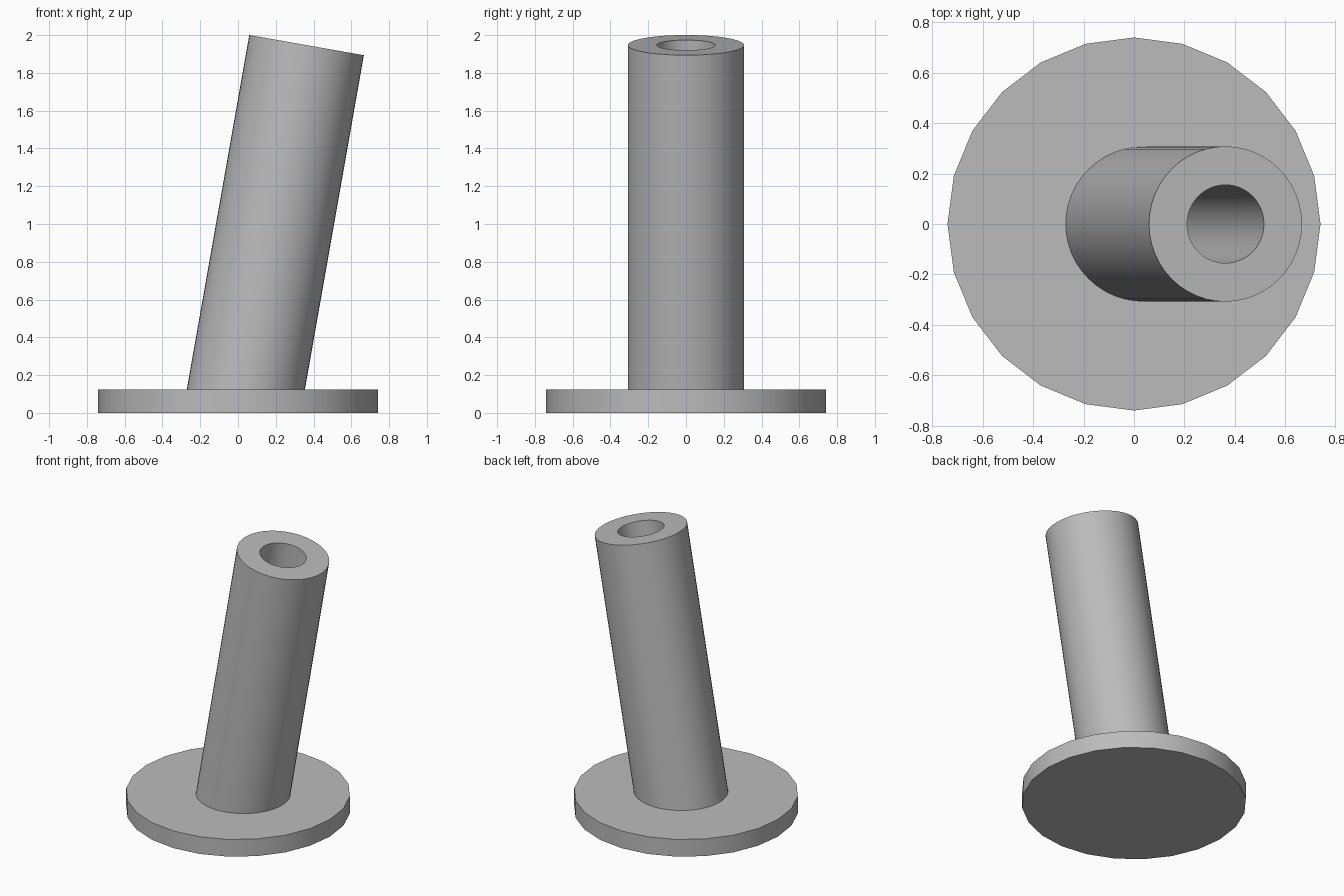
import bpy, bmesh
from math import radians, pi, cos, sin, tan

cube = bpy.data.objects.get("Cube")
if cube:
    bpy.data.objects.remove(cube, do_unlink=True)

# Single plain grey
grey = bpy.data.materials.new("plain_grey")
grey.use_nodes = True
colour = (0.5, 0.5, 0.5, 1)
grey.diffuse_color = colour
grey.node_tree.nodes["Principled BSDF"].inputs["Base Color"].default_value = colour


def lathe(name, profile, sides, closed=False):
    """Revolve (radius, height) points about z; an open profile gets end caps."""
    bm = bmesh.new()
    rings = [[bm.verts.new((r * cos(2 * pi * i / sides), r * sin(2 * pi * i / sides), z))
              for i in range(sides)] for r, z in profile]
    pairs = list(zip(rings, rings[1:]))
    if closed:
        pairs.append((rings[-1], rings[0]))
    else:
        bm.faces.new(rings[0])
        bm.faces.new(rings[-1])
    for a, b in pairs:
        for i in range(sides):
            j = (i + 1) % sides
            bm.faces.new((a[i], a[j], b[j], b[i]))
    bmesh.ops.recalc_face_normals(bm, faces=bm.faces)
    mesh = bpy.data.meshes.new(name)
    bm.to_mesh(mesh)
    bm.free()
    mesh.materials.append(grey)
    obj = bpy.data.objects.new(name, mesh)
    bpy.context.collection.objects.link(obj)
    bpy.ops.object.select_all(action="DESELECT")
    obj.select_set(True)
    bpy.context.view_layer.objects.active = obj
    bpy.ops.object.shade_smooth_by_angle(angle=radians(30))
    return obj


# Round foot plate
base_height = 0.125
lathe("base_disc", [(0.74, 0), (0.74, base_height)], 24)

# Leaning hollow tube, its lower end sunk into the plate
tilt = radians(10)
outer, bore = 0.308, 0.155
bottom_z, top_z = 0.06, 1.947
length = (top_z - bottom_z) / cos(tilt)
tube = lathe("leaning_tube", [(outer, 0), (outer, length), (bore, length), (bore, 0)], 48, closed=True)
tube.rotation_euler.y = tilt
tube.location = (0.363 - (top_z - bottom_z) * tan(tilt), 0, bottom_z)
